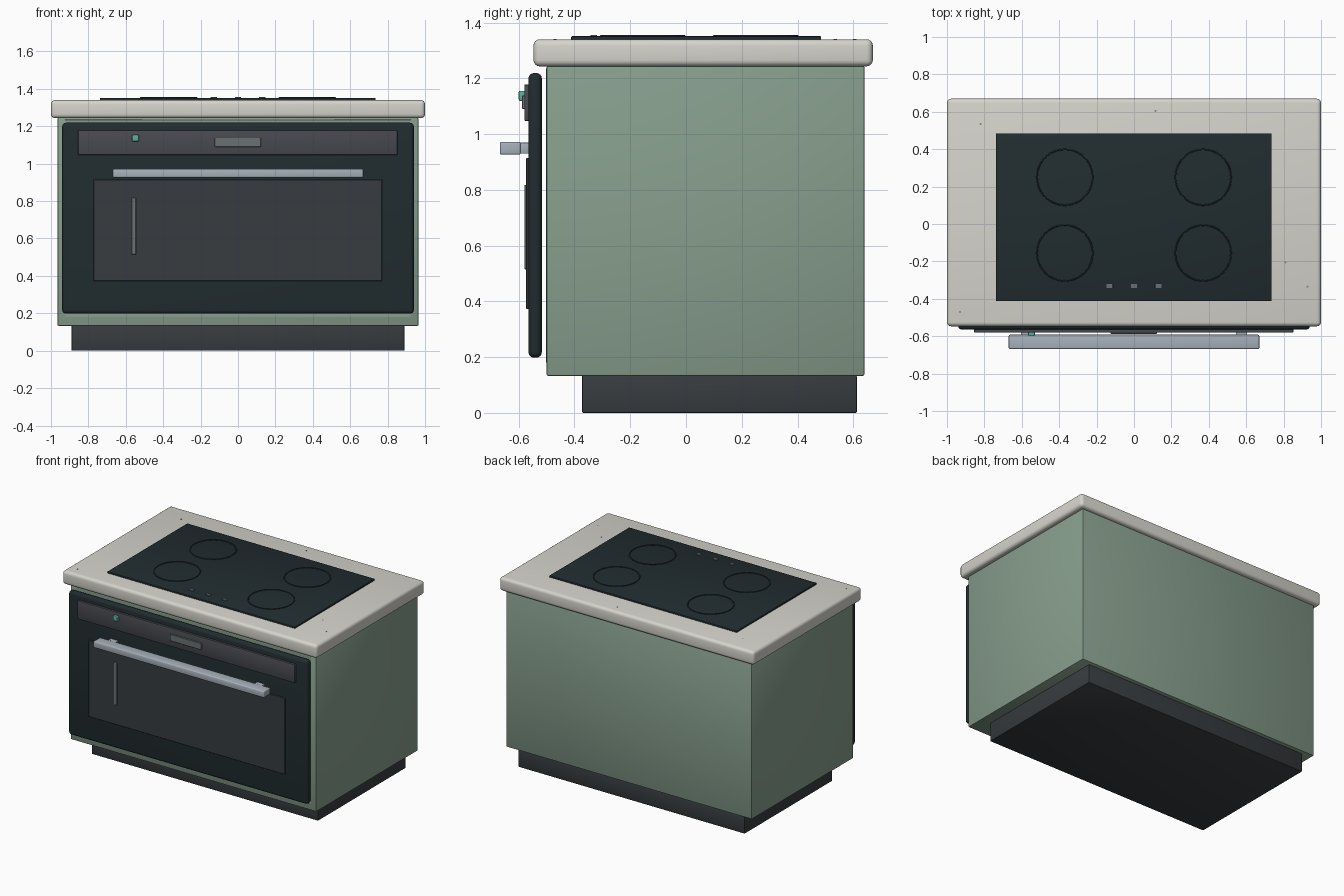
import bpy, math

if "Cube" in bpy.data.objects:
    bpy.data.objects.remove(bpy.data.objects["Cube"])


def material(name, rgb):
    m = bpy.data.materials.new(name)
    m.diffuse_color = [(c / 255) ** 2.2 for c in rgb] + [1]
    m.use_nodes = True
    m.node_tree.nodes["Principled BSDF"].inputs["Base Color"].default_value = m.diffuse_color
    return m


GREEN = material("sage_paint", (134, 157, 140))
STONE = material("pale_stone", (212, 211, 203))
GLASS = material("dark_glass", (38, 48, 51))
CHAR = material("charcoal", (58, 62, 65))
PANEL = material("panel_grey", (74, 75, 81))
STEEL = material("steel", (165, 175, 185))
GREY = material("display_grey", (105, 112, 113))
TEAL = material("teal", (92, 172, 158))
SPECK = material("speck_grey", (140, 138, 132))


def finish(o, name, mat):
    o.name = name
    o.data.materials.append(mat)
    bpy.ops.object.shade_smooth_by_angle(angle=math.radians(35))
    return o


def box(name, mat, x, y, z, bevel=0.0, segments=3):
    """Box from (min, max) ranges, with rounded edges."""
    bpy.ops.mesh.primitive_cube_add(size=1, location=[sum(r) / 2 for r in (x, y, z)])
    o = bpy.context.object
    o.scale = [r[1] - r[0] for r in (x, y, z)]
    bpy.ops.object.transform_apply(location=False, rotation=False, scale=True)
    if bevel:
        b = o.modifiers.new("bevel", 'BEVEL')
        b.width, b.segments = bevel, segments
        bpy.ops.object.modifier_apply(modifier="bevel")
    return finish(o, name, mat)


# Cabinet, plinth and worktop
box("plinth", CHAR, (-.89, .89), (-.373, .613), (0, .135), .005, 2)
box("cabinet", GREEN, (-.965, .965), (-.5, .64), (.133, 1.245), .006, 2)
box("front_frame", GREEN, (-.925, .925), (-.503, -.49), (.18, 1.235), .001, 1)
box("worktop", STONE, (-1, 1), (-.547, .67), (1.243, 1.34), .022, 4)

# Oven door
box("oven_door", GLASS, (-.94, .94), (-.565, -.517), (.198, 1.219), .02, 4)
box("oven_window", CHAR, (-.773, .77), (-.573, -.56), (.373, .915), .002, 1)
box("window_glint", GREY, (-.57, -.545), (-.579, -.57), (.515, .818), .002, 1)

# Control strip
box("control_panel", PANEL, (-.855, .852), (-.58, -.56), (1.047, 1.178), .004, 2)
box("display", GREY, (-.125, .122), (-.588, -.575), (1.09, 1.138), .002, 1)
box("control_button", TEAL, (-.566, -.53), (-.6, -.575), (1.119, 1.155), .005, 3)

# Handle
box("handle_bar", STEEL, (-.67, .67), (-.668, -.592), (.926, .972), .007, 3)
for side, cx in (("left", -.575), ("right", .575)):
    box("handle_post_" + side, STEEL, (cx - .03, cx + .03), (-.6, -.56), (.93, .97), .004, 2)

# Cooktop with four burner rings
box("cooktop", GLASS, (-.738, .735), (-.412, .485), (1.335, 1.351), .003, 2)
for cx in (-.37, .37):
    for cy in (-.155, .25):
        bpy.ops.mesh.primitive_torus_add(location=(cx, cy, 1.352), major_radius=.149, minor_radius=.004,
                                         major_segments=48, minor_segments=8)
        finish(bpy.context.object, "burner_ring", GLASS)
for cx in (-.13, 0, .13):
    box("touch_control", GREY, (cx - .017, cx + .017), (-.342, -.32), (1.348, 1.356), .001, 1)

# Stone specks
for cx, cy in ((-.82, .535), (.115, .605), (.81, -.205), (.927, -.335), (-.93, -.47)):
    bpy.ops.mesh.primitive_cylinder_add(vertices=8, radius=.006, depth=.004, location=(cx, cy, 1.3395))
    finish(bpy.context.object, "stone_speck", SPECK)
